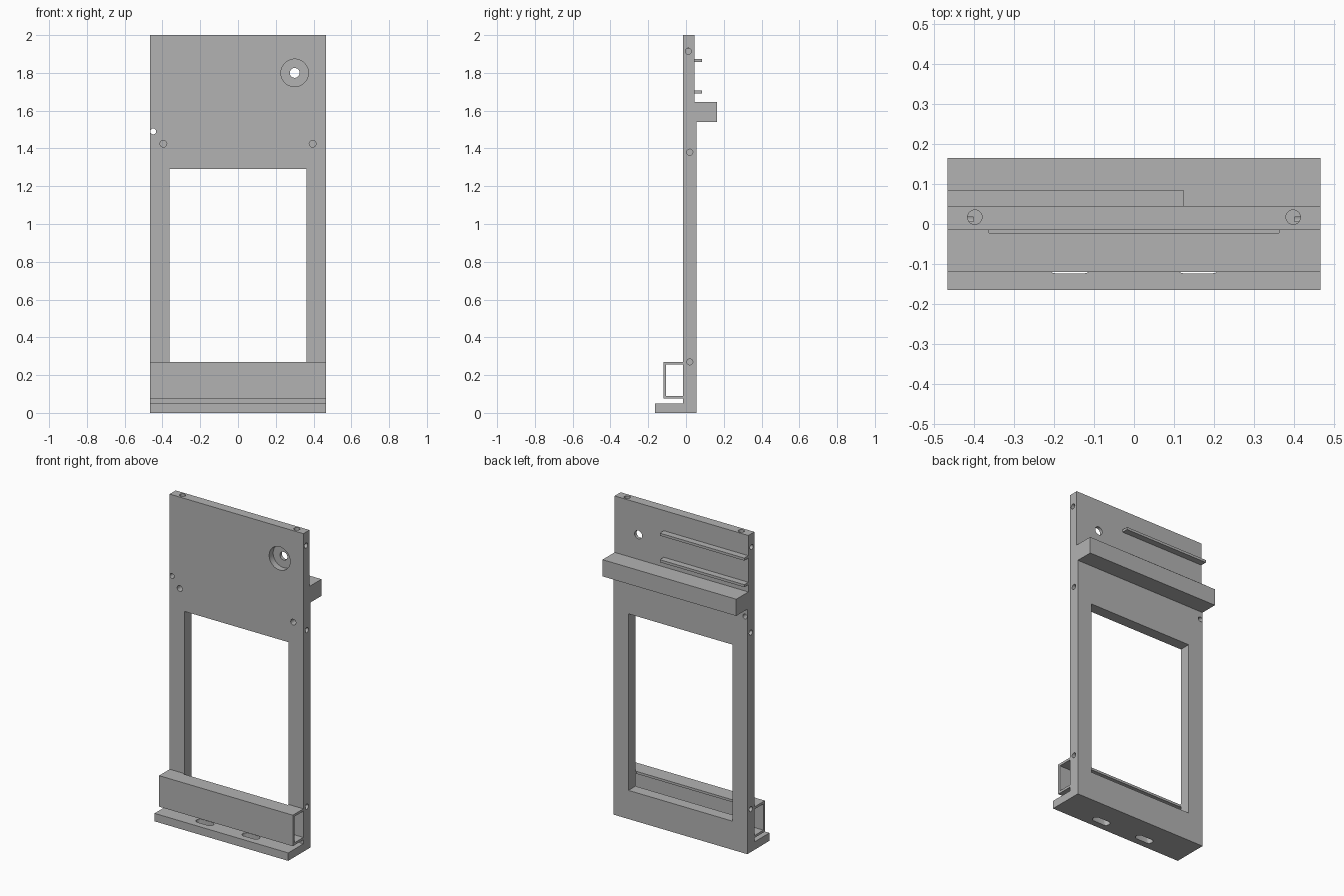
import bpy, bmesh, math
from mathutils import Vector

cube = bpy.data.objects.get("Cube")
if cube:
    bpy.data.objects.remove(cube, do_unlink=True)

grey = bpy.data.materials.new("plain grey")
grey.use_nodes = True
grey.diffuse_color = (0.45, 0.45, 0.45, 1)
grey.node_tree.nodes["Principled BSDF"].inputs["Base Color"].default_value = grey.diffuse_color

W = 0.465                                # half width
FRONT, BACK_TOP, BACK_LOW = -0.015, 0.045, 0.055


def prism(name, outline, axis, lo, hi):
    """Extrude a 2D outline along an axis from lo to hi."""
    place = {"x": lambda u, v, d: (d, u, v),
             "y": lambda u, v, d: (u, d, v),
             "z": lambda u, v, d: (u, v, d)}[axis]
    bm = bmesh.new()
    base = bm.faces.new([bm.verts.new(place(u, v, lo)) for u, v in outline])
    new = bmesh.ops.extrude_face_region(bm, geom=[base])["geom"]
    shift = Vector(place(0, 0, hi - lo))
    bmesh.ops.translate(bm, vec=shift, verts=[g for g in new if isinstance(g, bmesh.types.BMVert)])
    bmesh.ops.recalc_face_normals(bm, faces=bm.faces)
    mesh = bpy.data.meshes.new(name)
    bm.to_mesh(mesh)
    bm.free()
    mesh.materials.append(grey)
    ob = bpy.data.objects.new(name, mesh)
    bpy.context.collection.objects.link(ob)
    return ob


def rect(u0, u1, v0, v1):
    return [(u0, v0), (u1, v0), (u1, v1), (u0, v1)]


def disc(u, v, r, stretch=0.0, n=32):
    """Circle, or a rounded slot when stretched along u."""
    pts = []
    for i in range(n):
        a = 2 * math.pi * (i + 0.5) / n
        pts.append((u + r * math.cos(a) + math.copysign(stretch, math.cos(a)), v + r * math.sin(a)))
    return pts


def cut(target, outline, axis, lo, hi):
    cutter = prism("cutter", outline, axis, lo, hi)
    cutter.hide_render = True
    mod = target.modifiers.new("cut", "BOOLEAN")
    mod.operation, mod.solver, mod.object = "DIFFERENCE", "EXACT", cutter
    bpy.context.view_layer.objects.active = target
    bpy.ops.object.modifier_apply(modifier=mod.name)
    bpy.data.objects.remove(cutter, do_unlink=True)


# Upright panel with foot and rear bar, drawn as one side profile
panel = prism("panel", [
    (-0.165, 0), (BACK_LOW, 0), (BACK_LOW, 1.54), (0.165, 1.54), (0.165, 1.645),
    (BACK_TOP, 1.645), (BACK_TOP, 2), (FRONT, 2), (FRONT, 0.05), (-0.165, 0.05)], "x", -W, W)

# Window opening
cut(panel, rect(-0.362, 0.362, 0.18, 1.29), "y", -0.1, 0.1)

# Counterbored hole and small through hole near the edge
cut(panel, disc(0.3, 1.8, 0.073), "y", -0.1, 0.025)
cut(panel, disc(0.3, 1.8, 0.026), "y", -0.1, 0.1)
cut(panel, disc(-0.449, 1.49, 0.0155), "y", -0.1, 0.1)

# Blind holes in the front, top and sides, and slots in the foot
for s in (-1, 1):
    cut(panel, disc(s * 0.395, 1.425, 0.018), "y", -0.1, 0.025)
    cut(panel, disc(s * 0.397, 0.017, 0.018), "z", 1.93, 2.1)
    for y, z in ((0.012, 1.915), (0.02, 1.38), (0.02, 0.27)):
        cut(panel, disc(y, z, 0.016), "x", *sorted((s * 0.4, s * 0.55)))
    cut(panel, disc(s * 0.16, -0.1, 0.023, 0.035), "z", -0.1, 0.1)

# Front channel, open toward the panel, with a relief below the window
channel = prism("front_channel", [
    (FRONT, 0.075), (-0.12, 0.075), (-0.12, 0.27), (FRONT, 0.27),
    (FRONT, 0.255), (-0.105, 0.255), (-0.105, 0.09), (FRONT, 0.09)], "x", -W, W)
cut(channel, rect(-0.362, 0.362, 0.18, 0.4), "y", -0.023, 0.1)

# Rear guide ribs
for name, z in (("lower_rib", 1.69), ("upper_rib", 1.857)):
    prism(name, rect(BACK_TOP, 0.085, z, z + 0.016), "x", -W, 0.123)

# Smooth only the round holes
bpy.ops.object.select_all(action="DESELECT")
panel.select_set(True)
bpy.context.view_layer.objects.active = panel
bpy.ops.object.shade_smooth_by_angle(angle=math.radians(30))
